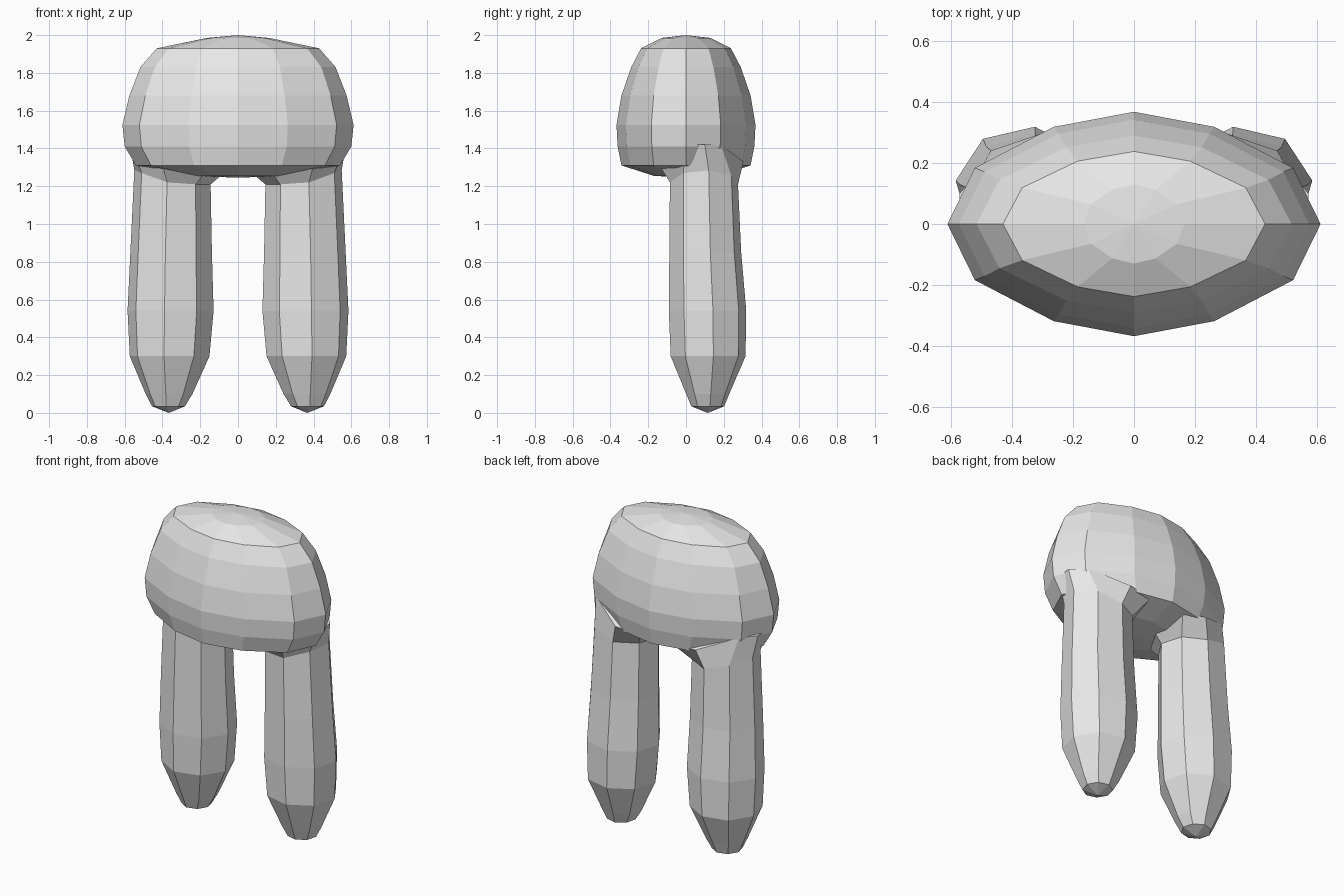
import bpy, bmesh, math

if "Cube" in bpy.data.objects:
    bpy.data.objects.remove(bpy.data.objects["Cube"])

grey = bpy.data.materials.new("plain grey")
grey.diffuse_color = (0.8, 0.8, 0.8, 1.0)
grey.use_nodes = True
grey.node_tree.nodes["Principled BSDF"].inputs["Base Color"].default_value = grey.diffuse_color


def skin(name, rings, start=None, end=None):
    """Flat-shaded skin through rings of equal count, closed to points or caps."""
    bm = bmesh.new()
    loops = [[bm.verts.new(p) for p in r] for r in rings]
    n = len(loops[0])
    for a, b in zip(loops, loops[1:]):
        for i in range(n):
            j = (i + 1) % n
            bm.faces.new((a[i], a[j], b[j], b[i]))
    for loop, tip in ((loops[0], start), (loops[-1], end)):
        if tip is None:
            bm.faces.new(loop)
        else:
            v = bm.verts.new(tip)
            for i in range(n):
                bm.faces.new((loop[i], loop[(i + 1) % n], v))
    bmesh.ops.recalc_face_normals(bm, faces=bm.faces)
    me = bpy.data.meshes.new(name)
    bm.to_mesh(me)
    bm.free()
    me.materials.append(grey)
    ob = bpy.data.objects.new(name, me)
    bpy.context.collection.objects.link(ob)
    return ob


# Domed oval body: (z, half width, half depth)
body_profile = [(1.255, 0.25, 0.17), (1.31, 0.54, 0.342), (1.41, 0.60, 0.362),
                (1.525, 0.612, 0.368), (1.68, 0.575, 0.342), (1.83, 0.517, 0.29),
                (1.93, 0.43, 0.238), (1.985, 0.165, 0.13)]


def oval(z, rx, ry):
    pts = []
    for i in range(12):
        a = math.radians(30 * i)
        c = math.cos(a)
        # side corners sit slightly inside a true ellipse
        k = 0.86 if abs(abs(c) - 0.5) < 0.01 else 0.985 if 0.8 < abs(c) < 0.9 else 1
        pts.append((rx * c * k, ry * math.sin(a), z))
    return pts


skin("body", [oval(*p) for p in body_profile], (0, 0, 1.245), (0, 0, 2.0))

# Legs: (z, centre x, centre y, radius x, radius y)
leg_profile = [(0.035, 0.368, 0.115, 0.088, 0.088), (0.10, 0.365, 0.115, 0.125, 0.115),
               (0.30, 0.362, 0.117, 0.213, 0.200), (0.54, 0.357, 0.114, 0.230, 0.207),
               (0.85, 0.354, 0.102, 0.218, 0.192), (1.21, 0.347, 0.095, 0.204, 0.182)]
# Collar where the leg spreads into the body, then a cap hidden inside it
collar = [(0.572, 0.10, 1.42), (0.50, 0.185, 1.42), (0.28, 0.305, 1.33), (0.12, 0.29, 1.31),
          (0.08, 0.08, 1.265), (0.17, -0.10, 1.28), (0.40, -0.14, 1.31), (0.57, 0.0, 1.42)]


def leg(name, side):
    rings = []
    for z, cx, cy, rx, ry in leg_profile:
        ring = []
        for i in range(8):
            a = math.radians(8 + 45 * i)
            lift = 0.075 * max(0, math.cos(a)) if z > 1.2 else 0
            ring.append((side * (cx + rx * math.cos(a)), cy + ry * math.sin(a), z + lift))
        rings.append(ring)
    rings.append([(side * x, y, z) for x, y, z in collar])
    skin(name, rings, (side * 0.366, 0.115, 0.0), (side * 0.33, 0.06, 1.45))


leg("right_leg", 1)
leg("left_leg", -1)
